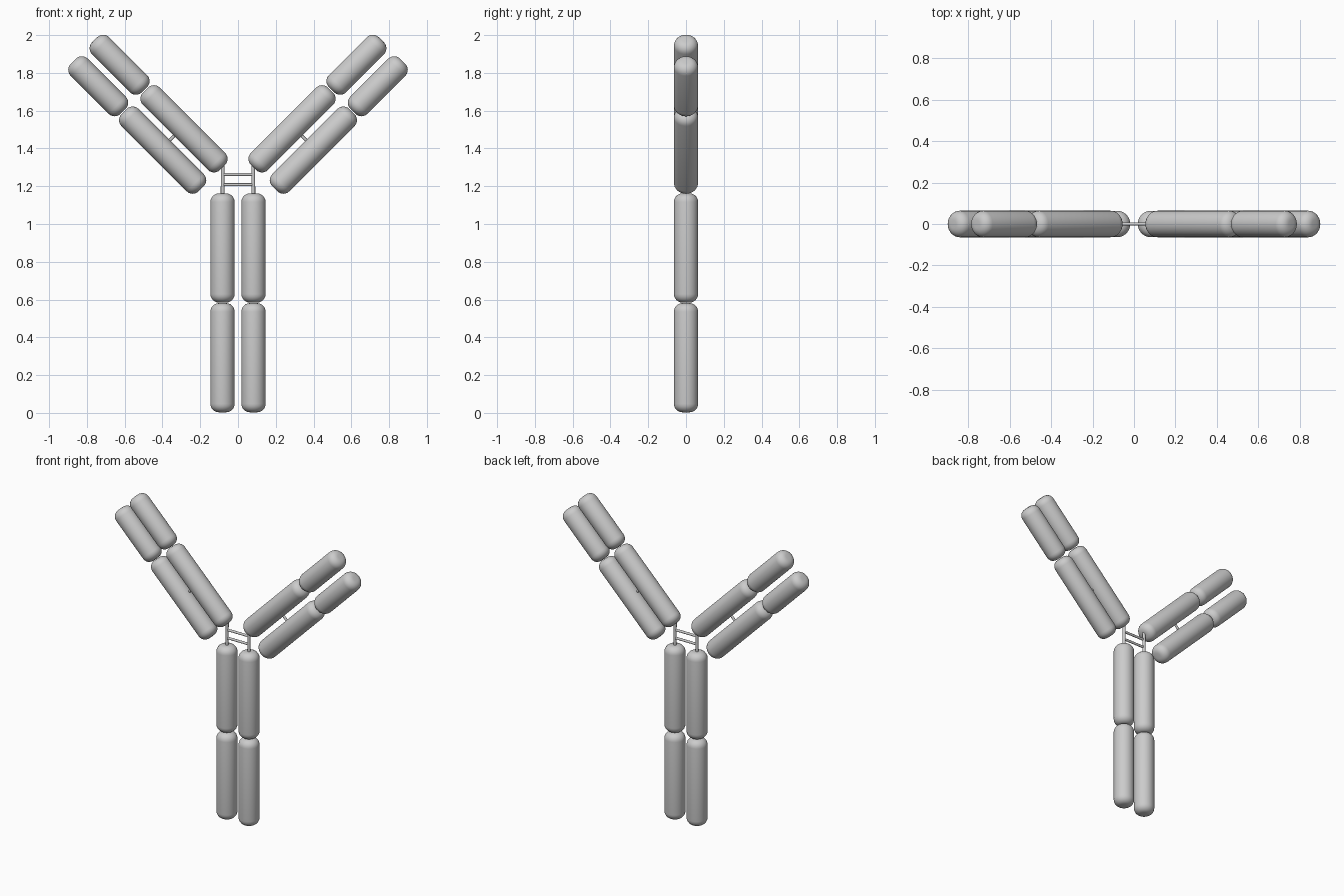
import bpy
from math import radians
from mathutils import Vector

if "Cube" in bpy.data.objects:
    bpy.data.objects.remove(bpy.data.objects["Cube"])

R = 0.064        # domain radius
ROUND = 0.045    # rounding of the domain ends
LONG, SHORT = 0.578, 0.374


def cylinder(name, a, b, radius, sides, rounding=0):
    """Smooth cylinder from a to b, optionally with rounded ends."""
    a, b = Vector(a), Vector(b)
    d = b - a
    bpy.ops.mesh.primitive_cylinder_add(
        vertices=sides, radius=radius, depth=d.length, location=(a + b) / 2,
        rotation=d.to_track_quat('Z', 'Y').to_euler())
    ob = bpy.context.object
    ob.name = name
    if rounding:
        mod = ob.modifiers.new("round_ends", 'BEVEL')
        mod.width = rounding
        mod.segments = 6
        mod.limit_method = 'ANGLE'
        mod.angle_limit = radians(40)
        bpy.ops.object.modifier_apply(modifier=mod.name)
    bpy.ops.object.shade_smooth_by_angle(angle=radians(40))
    return ob


def domain(name, centre, direction, length):
    c, h = Vector(centre), Vector(direction).normalized() * length / 2
    return cylinder(name, c - h, c + h, R, 48, ROUND)


for side, s in (("left", -1), ("right", 1)):
    # stem: two stacked domains per side
    domain(f"{side}_stem_lower", (s * 0.082, 0, LONG / 2 + 0.003), (0, 0, 1), LONG)
    domain(f"{side}_stem_upper", (s * 0.082, 0, 0.873), (0, 0, 1), LONG)

    # arm: inner and outer chains, each a long and a short domain
    arm = (s, 0, 1)
    domain(f"{side}_inner_long", (s * 0.286, 0, 1.504), arm, LONG)
    domain(f"{side}_inner_short", (s * 0.627, 0, 1.843), arm, SHORT)
    domain(f"{side}_outer_long", (s * 0.399, 0, 1.391), arm, LONG)
    domain(f"{side}_outer_short", (s * 0.740, 0, 1.729), arm, SHORT)

    # hinge rod joining stem and arm, and the bridge between arm chains
    cylinder(f"{side}_hinge_rod", (s * 0.082, 0, 1.12), (s * 0.08, 0, 1.35), 0.01, 16)
    cylinder(f"{side}_arm_bridge", (s * 0.305, 0, 1.499), (s * 0.399, 0, 1.405), 0.008, 16)

# cross bridges between the two hinge rods
for i, z in enumerate((1.208, 1.262)):
    cylinder(f"hinge_bridge_{i + 1}", (-0.081, 0, z), (0.081, 0, z), 0.008, 16)
